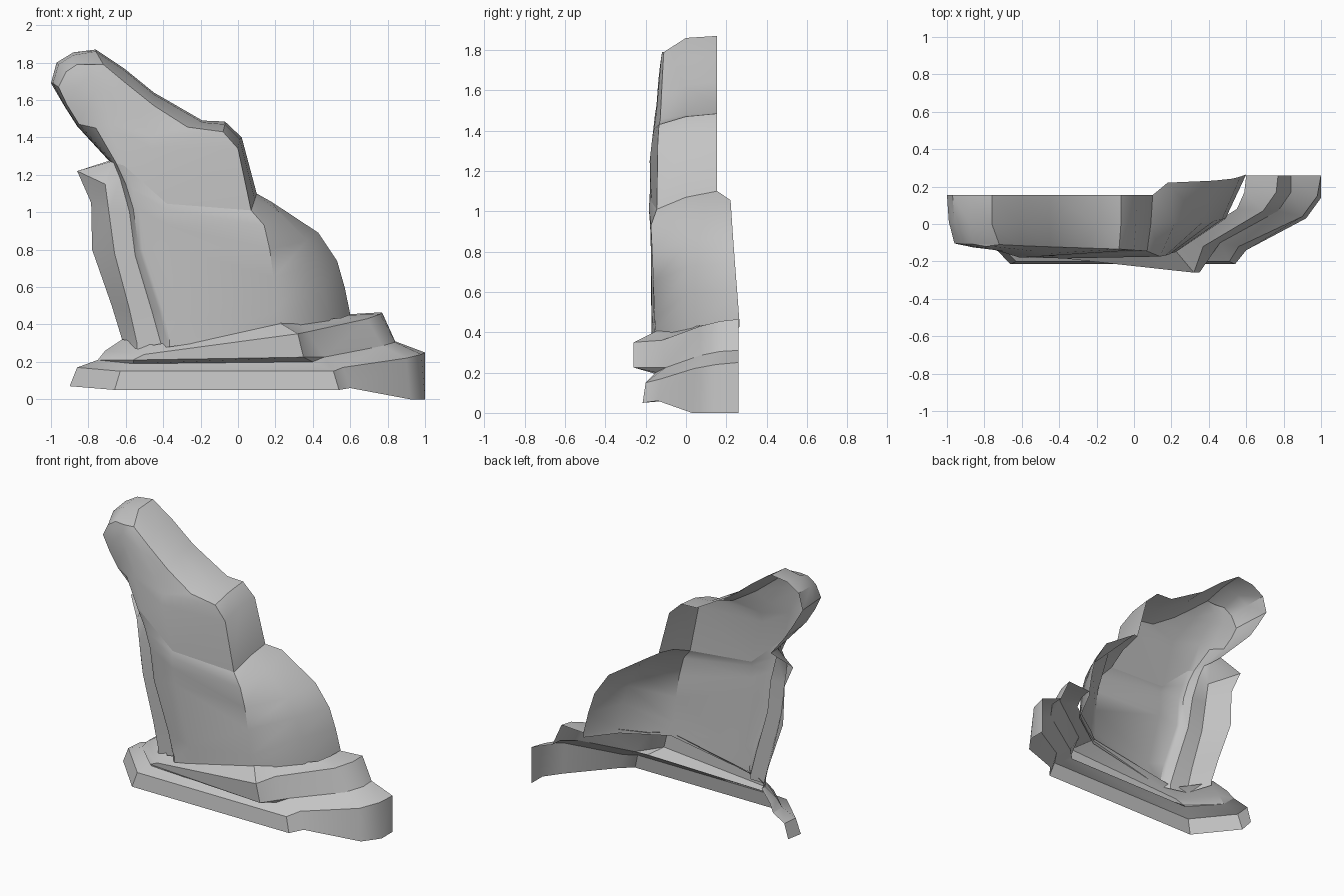
import bpy
import bmesh

# Remove the default object only
default_cube = bpy.data.objects.get("Cube")
if default_cube:
    bpy.data.objects.remove(default_cube, do_unlink=True)

# Single stone colour
stone = bpy.data.materials.new("stone_grey")
stone.use_nodes = True
stone_colour = (.55, .55, .55, 1)
stone.diffuse_color = stone_colour
stone.node_tree.nodes["Principled BSDF"].inputs["Base Color"].default_value = stone_colour


def loft(name, rows, crease_angle=.6):
    """Skin an open shell through equal-length rows running left to right, bottom to top."""
    shell = bmesh.new()
    grid = [[shell.verts.new(point) for point in row] for row in rows]
    for lower, upper in zip(grid, grid[1:]):
        for i in range(len(lower) - 1):
            shell.faces.new((lower[i], lower[i + 1], upper[i + 1], upper[i]))
    # Weld points that meet, such as at the crown
    bmesh.ops.remove_doubles(shell, verts=shell.verts, dist=.002)
    mesh = bpy.data.meshes.new(name)
    shell.to_mesh(mesh)
    shell.free()
    mesh.materials.append(stone)
    part = bpy.data.objects.new(name, mesh)
    bpy.context.collection.objects.link(part)
    bpy.ops.object.select_all(action="DESELECT")
    part.select_set(True)
    bpy.context.view_layer.objects.active = part
    bpy.ops.object.shade_smooth_by_angle(angle=crease_angle)


def contour(depth_start, depth_end, *outline, lip=0):
    """Give a front outline of (x, z) pairs an even run of depth; lip shifts the last point back."""
    last = len(outline) - 1
    points = [(x, depth_start + (depth_end - depth_start) * i / last, z)
              for i, (x, z) in enumerate(outline)]
    x, y, z = points[last]
    points[last] = (x, y + lip, z)
    return points


# Plinth: outer foot, outer rim, then the flat step running in under the ledge
plinth_foot = [(-.88, .14, .07), (-.9, .03, .07), (-.66, -.215, .05), (.54, -.215, .05), (.6, -.14, .06),
               (.92, .03, 0), (1, .14, 0), (1, .26, 0)]
plinth_rim = [(-.85, .14, .17), (-.86, .03, .17), (-.63, -.2, .15), (.51, -.2, .15), (.56, -.12, .17),
              (.9, .04, .22), (.98, .15, .24), (1, .26, .25)]
plinth_step = [(-.75, .12, .21), (-.75, .02, .21), (-.56, -.14, .19), (.4, -.15, .2), (.46, -.1, .225),
               (.77, .07, .285), (.84, .17, .305), (.84, .26, .31)]
loft("plinth", [plinth_foot, plinth_rim, plinth_step])

# Ledge: overhanging front lip, slanted face and top running back to the rock
ledge_lip = [*plinth_step[:2], (-.56, -.16, .21), (.35, -.26, .225), *plinth_step[4:]]
ledge_brow = [(-.71, .1, .26), (-.71, .02, .26), (-.5, -.17, .24), (.32, -.26, .35), (.37, -.12, .36),
              (.69, .07, .43), (.76, .17, .455), (.77, .26, .465)]
ledge_inner = [(-.62, .06, .32), (-.62, .02, .32), (-.45, -.13, .29), (.22, -.14, .41), (.32, -.06, .41),
               (.55, .08, .435), (.59, .17, .45), (.6, .26, .455)]
loft("ledge", [plinth_step, ledge_lip, ledge_brow, ledge_inner])

# Rock body: contours from the left wing, over the rib and front panel, to the right flank
wing_back = contour(.05, .06, (-.62, .32), (-.675, .5), (-.78, .8), (-.785, 1.05), (-.86, 1.22), (-.69, 1.275))
wing_edge = contour(-.1, -.09, (-.54, .3), (-.58, .48), (-.66, .78), (-.69, 1), (-.71, 1.15), (-.68, 1.27),
                    lip=.06)
groove = contour(-.12, -.08, (-.41, .29), (-.46, .47), (-.55, .77), (-.58, 1), (-.63, 1.18), (-.665, 1.265))
rib_left = contour(-.16, -.165, (-.38, .31), (-.42, .47), (-.53, .8), (-.56, 1.02), (-.6, 1.15), (-.65, 1.26))
rib_right = contour(-.17, -.18, (-.365, .31), (-.4, .47), (-.51, .8), (-.53, 1.02), (-.56, 1.12), (-.61, 1.25))
panel_left = contour(-.16, -.19, (-.23, .33), (-.26, .42), (-.36, .82), (-.375, .93), (-.38, 1.01), (-.38, 1.045),
                     lip=.02)
panel_right = contour(-.15, -.18, (.22, .41), (.2, .47), (.19, .65), (.17, .8), (.14, .93), (.07, 1.01),
                      lip=.035)
flank = contour(.03, 0, (.49, .425), (.47, .6), (.43, .73), (.37, .85), (.22, 1), (.09, 1.07))
flank_back = contour(.265, .21, (.6, .455), (.57, .6), (.53, .74), (.43, .89), (.18, 1.055), (.1, 1.1),
                     lip=-.055)
body = [wing_back, wing_edge, groove, rib_left, rib_right, panel_left, panel_right, flank, flank_back]
# Sink each contour's foot a little into the ledge so no gap shows
sunk_body = [[(x, y, z - .03), (x, y, z), *rest] for (x, y, z), *rest in body]
loft("rock_body", list(zip(*sunk_body)))

# Leaning head: continues every body contour and gathers them together at the crown
crown_back, crown_mid, crown_front = (-.76, 1.87), (-.76, 1.86), (-.72, 1.79)
head_left_back = contour(.155, .155, (-.86, 1.46), (-.93, 1.57), (-1, 1.69),
                         (-.97, 1.8), (-.88, 1.855), crown_back)
head_left = contour(.02, 0, (-.86, 1.465), (-.93, 1.575), (-.99, 1.69),
                    (-.96, 1.79), (-.88, 1.84), crown_mid)
cheek = contour(-.1, -.11, (-.85, 1.47), (-.915, 1.575), (-.96, 1.67),
                (-.92, 1.75), (-.86, 1.79), crown_front)
rib_tip = contour(-.135, -.11, (-.76, 1.45), (-.81, 1.56), (-.86, 1.67),
                  (-.86, 1.74), (-.82, 1.79), crown_front)
brow = contour(-.155, -.11, (-.69, 1.47), (-.7, 1.53), (-.76, 1.65),
               (-.79, 1.73), (-.79, 1.79), crown_front)
face = contour(-.17, -.11, (-.46, 1.34), (-.46, 1.41), (-.53, 1.5),
               (-.63, 1.64), (-.74, 1.77), crown_front)
shoulder = contour(-.14, -.11, (0, 1.34), (-.08, 1.43), (-.27, 1.455),
                   (-.45, 1.57), (-.6, 1.69), crown_front)
nape = contour(0, 0, (.01, 1.39), (-.07, 1.47), (-.19, 1.48),
               (-.45, 1.63), (-.61, 1.76), crown_mid)
nape_back = contour(.155, .155, (.02, 1.4), (-.07, 1.485), (-.19, 1.49),
                    (-.45, 1.64), (-.61, 1.77), crown_back)
head = [head_left_back, head_left, cheek, rib_tip, brow, face, shoulder, nape, nape_back]
joined_head = [[lower[-1], *rise] for lower, rise in zip(body, head)]
loft("leaning_head", list(zip(*joined_head)))
